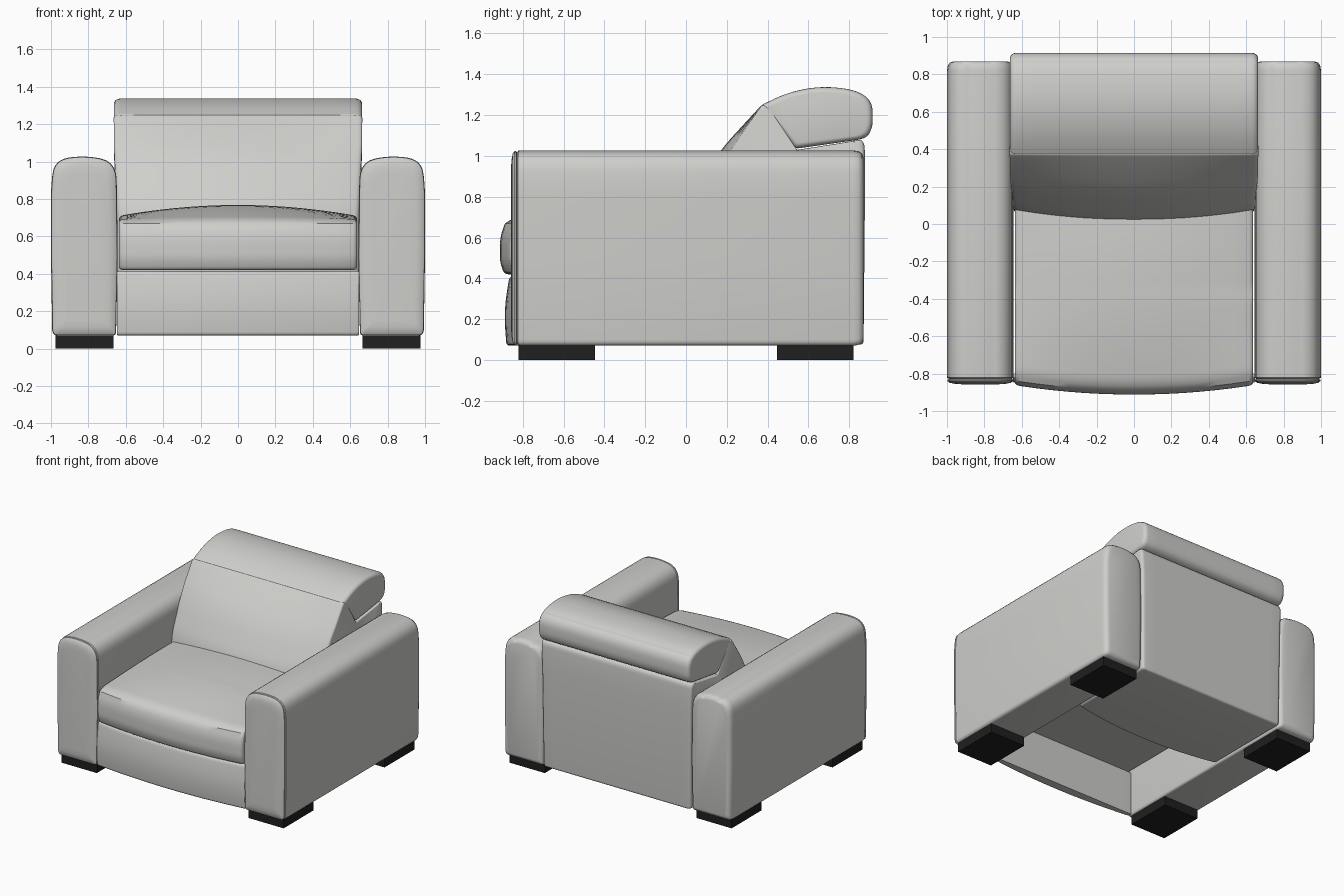
import bpy, bmesh, math

if "Cube" in bpy.data.objects:
    bpy.data.objects.remove(bpy.data.objects["Cube"])


def material(name, rgb):
    m = bpy.data.materials.new(name)
    m.diffuse_color = (*rgb, 1)
    m.use_nodes = True
    m.node_tree.nodes["Principled BSDF"].inputs["Base Color"].default_value = m.diffuse_color
    return m


leather = material("light grey leather", (0.62, 0.62, 0.60))
black = material("black plastic", (0.014, 0.014, 0.014))


def loft(name, rings, mat=leather, angle=40):
    """Skin a list of equal-length closed rings and cap both ends."""
    bm = bmesh.new()
    vr = [[bm.verts.new(p) for p in r] for r in rings]
    n = len(rings[0])
    for a, b in zip(vr, vr[1:]):
        for i in range(n):
            j = (i + 1) % n
            bm.faces.new((a[i], a[j], b[j], b[i]))
    bm.faces.new(vr[0])
    bm.faces.new(vr[-1])
    bmesh.ops.recalc_face_normals(bm, faces=bm.faces)
    me = bpy.data.meshes.new(name)
    bm.to_mesh(me)
    bm.free()
    me.materials.append(mat)
    ob = bpy.data.objects.new(name, me)
    bpy.context.collection.objects.link(ob)
    bpy.ops.object.select_all(action='DESELECT')
    ob.select_set(True)
    bpy.context.view_layer.objects.active = ob
    bpy.ops.object.shade_smooth_by_angle(angle=math.radians(angle))
    return ob


def inset(prof, d):
    """Shrink a 2D profile by d on every side of its bounding box."""
    us, vs = [p[0] for p in prof], [p[1] for p in prof]
    cu, cv = (min(us) + max(us)) / 2, (min(vs) + max(vs)) / 2
    ku = 1 - 2 * d / (max(us) - min(us))
    kv = 1 - 2 * d / (max(vs) - min(vs))
    return [(cu + (u - cu) * ku, cv + (v - cv) * kv) for u, v in prof]


def round_corners(pts, seg=5):
    """Round each (u, v, radius) corner with a quadratic curve."""
    out = []
    for i, (u, v, r) in enumerate(pts):
        if r == 0:
            out.append((u, v))
            continue
        ends = []
        for q in (pts[i - 1], pts[(i + 1) % len(pts)]):
            length = math.hypot(q[0] - u, q[1] - v)
            t = min(r / length, 0.5)
            ends.append((u + (q[0] - u) * t, v + (q[1] - v) * t))
        (au, av), (bu, bv) = ends
        for k in range(seg + 1):
            t = k / seg
            a, b, c = (1 - t) ** 2, 2 * t * (1 - t), t * t
            out.append((a * au + b * u + c * bu, a * av + b * v + c * bv))
    return out


def stations(half, r=0.03, n=14):
    """(x, inset) pairs across the width, with rounded ends."""
    ends = [(half - r * (1 - math.cos(a)), r * (1 - math.sin(a)))
            for a in (math.radians(d) for d in (0, 22, 45, 67, 90))]
    mid = [(-(half - r) + 2 * (half - r) * i / n, 0) for i in range(1, n)]
    return [(-x, d) for x, d in ends] + mid + [(x, d) for x, d in reversed(ends)]


# Arms: rounded-top section lofted front to back, with a seam groove at the front
arm = round_corners([(0.652, 0.07, 0.02), (0.643, 0.5, 0), (0.65, 1.0, 0.10),
                     (0.82, 1.034, 0.1), (0.985, 1.01, 0.11), (1.0, 0.85, 0.05),
                     (1.0, 0.5, 0), (0.993, 0.07, 0.03)])
arm_rows = [(-0.857, 0.08), (-0.855, 0.045), (-0.849, 0.015), (-0.84, 0.003),
            (-0.833, 0.002), (-0.828, 0.011), (-0.822, 0.001), (-0.81, 0),
            (0.82, 0), (0.845, 0.004), (0.862, 0.014), (0.87, 0.035)]
for side, label in ((-1, "left"), (1, "right")):
    loft("arm_" + label, [[(side * u, y, v) for u, v in inset(arm, d)]
                          for y, d in arm_rows])
    # Block feet under each arm
    for y0, y1, pos in ((-0.82, -0.445, "front"), (0.445, 0.82, "back")):
        loft(f"foot_{pos}_{label}",
             [[(side * x, y, z) for x, y in
               ((0.665, y0), (0.975, y0), (0.975, y1), (0.665, y1))]
              for z in (0, 0.075)], black)

# Seat cushion: crowned top, bowed front, straight front seam
rings = []
for x, d in stations(0.637, 0.025):
    b = 1 - (x / 0.637) ** 2
    f = -0.85 - 0.05 * b
    prof = round_corners([(f + 0.01, 0.42, 0.02), (f - 0.012, 0.48, 0.03),
                          (f - 0.012, 0.60, 0.05), (f + 0.012, 0.668, 0),
                          (f + 0.06, 0.69 + 0.01 * b, 0.04), (-0.55, 0.70 + 0.05 * b, 0.2),
                          (-0.2, 0.71 + 0.062 * b, 0.2), (0.15, 0.71 + 0.05 * b, 0),
                          (0.2, 0.42, 0)])
    rings.append([(x, u, v) for u, v in inset(prof, d * 0.7)])
loft("seat_cushion", rings)

# Front panel: thin bowed apron under the seat
rings = []
for x, d in stations(0.648, 0.015):
    f = -0.84 - 0.04 * (1 - (x / 0.648) ** 2)
    prof = round_corners([(-0.80, 0.07, 0), (f, 0.07, 0.02), (f - 0.012, 0.24, 0.1),
                          (f + 0.015, 0.415, 0.03), (-0.80, 0.415, 0)])
    rings.append([(x, u, v) for u, v in inset(prof, d * 0.3)])
loft("front_panel", rings)

# Backrest: solid sloping wedge with a notch for the headrest, wider at the top
rings = []
for x, d in stations(0.645, 0.025):
    b = 0.07 * (1 - (x / 0.645) ** 2)
    prof = round_corners([(0.87, 0.075, 0.02), (0.15 - b, 0.075, 0.02),
                          (0.06 - b, 0.40, 0.1), (0.075 - b, 0.74, 0.1),
                          (0.215 - b * 0.8, 1.02, 0.1), (0.375, 1.255, 0.02),
                          (0.41, 1.24, 0.01), (0.545, 1.03, 0), (0.80, 1.07, 0.05),
                          (0.875, 1.085, 0.05), (0.878, 0.9, 0.05)])
    rings.append([(x * (1 + 0.03 * min(1, max(0, (v - 0.7) / 0.4))), u, v)
                  for u, v in inset(prof, d * 0.6)])
loft("backrest", rings)

# Headrest: padded roll resting on the backrest
head = round_corners([(0.37, 1.25, 0.01), (0.535, 1.035, 0.02), (0.885, 1.085, 0.05),
                      (0.915, 1.14, 0.04), (0.915, 1.27, 0.06), (0.83, 1.325, 0.07),
                      (0.66, 1.343, 0.1), (0.50, 1.312, 0.08)])
loft("headrest", [[(x, u, v) for u, v in inset(head, d * 0.8)]
                  for x, d in stations(0.664, 0.035)])
